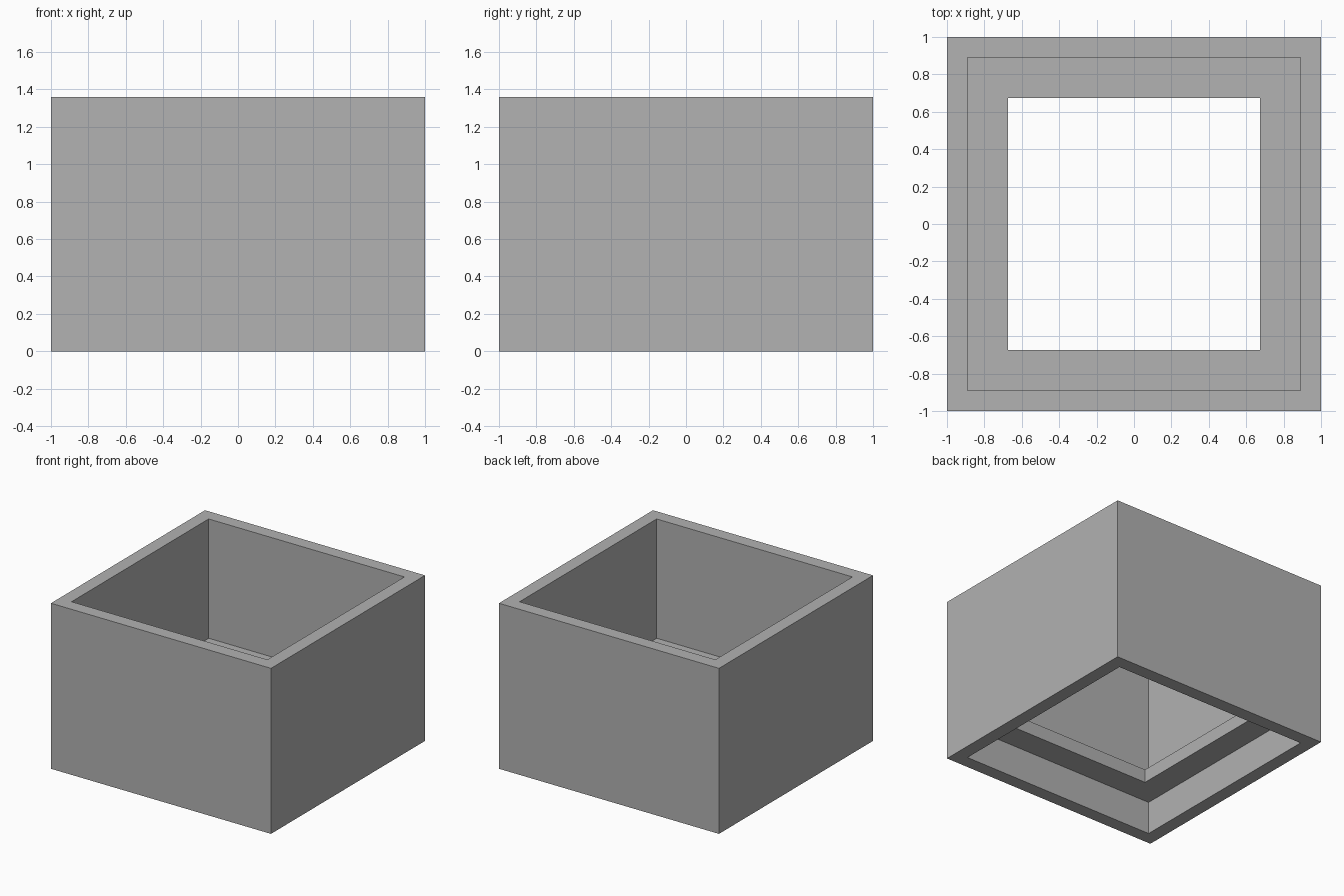
import bpy
import bmesh

cube = bpy.data.objects.get("Cube")
if cube:
    bpy.data.objects.remove(cube, do_unlink=True)

GREY = (0.445, 0.445, 0.445, 1.0)
grey = bpy.data.materials.new("plain grey")
grey.use_nodes = True
grey.diffuse_color = GREY
grey.node_tree.nodes["Principled BSDF"].inputs["Base Color"].default_value = GREY

HEIGHT = 1.36
OUTER, INNER, HOLE = 1.0, 0.89, 0.675      # half widths
LEDGE_BOTTOM, LEDGE_TOP = 0.27, 0.38


def square_revolve(name, profile):
    """Sweep a closed (half width, height) profile around a square."""
    bm = bmesh.new()
    corners = [(-1, -1), (1, -1), (1, 1), (-1, 1)]
    rings = [[bm.verts.new((cx * r, cy * r, z)) for cx, cy in corners]
             for r, z in profile]
    for i, ring in enumerate(rings):
        following = rings[(i + 1) % len(rings)]
        for k in range(4):
            n = (k + 1) % 4
            bm.faces.new((ring[k], ring[n], following[n], following[k]))
    bmesh.ops.recalc_face_normals(bm, faces=bm.faces)
    mesh = bpy.data.meshes.new(name)
    bm.to_mesh(mesh)
    bm.free()
    mesh.materials.append(grey)
    obj = bpy.data.objects.new(name, mesh)
    bpy.context.collection.objects.link(obj)
    return obj


# Open square sleeve with a ledge running around the inside
square_revolve("square_sleeve_with_ledge", [
    (OUTER, 0), (OUTER, HEIGHT), (INNER, HEIGHT),
    (INNER, LEDGE_TOP), (HOLE, LEDGE_TOP),
    (HOLE, LEDGE_BOTTOM), (INNER, LEDGE_BOTTOM), (INNER, 0),
])
